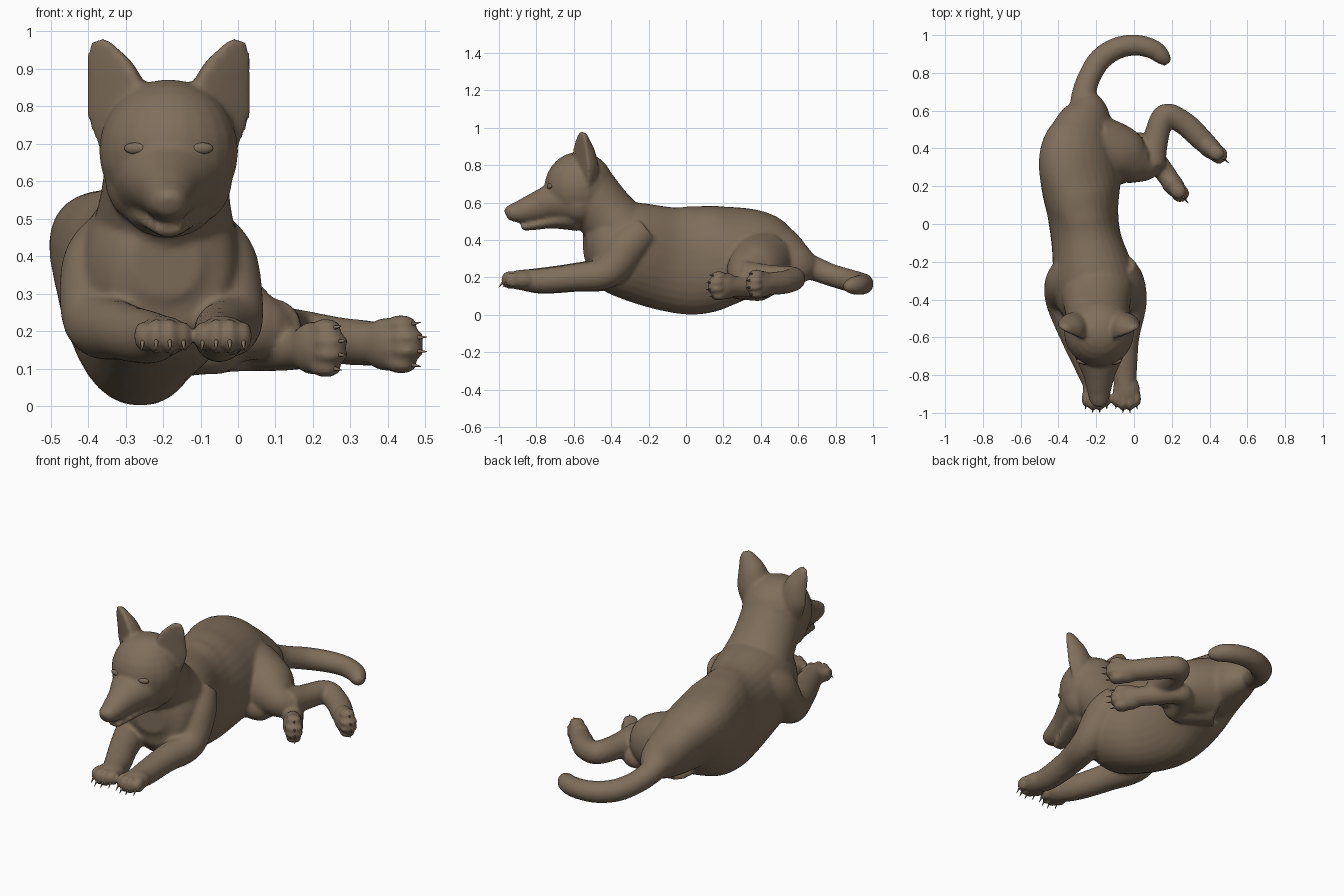
import bpy, bmesh, math
from mathutils import Vector, Matrix

fur = bpy.data.materials.new("brown_fur")
fur.diffuse_color = (0.215, 0.157, 0.104, 1)
MID = -0.185  # x of the head's mirror plane


def catmull(p, i, t):
    a, b, c, d = (p[max(0, min(len(p) - 1, i + k))] for k in (-1, 0, 1, 2))
    return [0.5 * (2 * q + (r - o) * t + (2 * o - 5 * q + 4 * r - s) * t * t
                   + (3 * q - o - 3 * r + s) * t ** 3) for o, q, r, s in zip(a, b, c, d)]


def tube(bm, pts, up=(0, 0, 1), front=1, power=1, n=32, steps=6):
    """Loft through (x, y, z, half width, half height, sideways lean of the top);
    front scales the side facing up, power below 1 makes the section boxier."""
    pts = [p if len(p) > 4 else (*p, p[3]) for p in pts]
    pts = [p if len(p) > 5 else (*p, 0) for p in pts]
    path = [catmull(pts, i, s / steps) for i in range(len(pts) - 1) for s in range(steps)]
    path.append(list(pts[-1]))
    rings = []
    for i, (x, y, z, w, h, lean) in enumerate(path):
        t = Vector(path[min(i + 1, len(path) - 1)][:3]) - Vector(path[max(i - 1, 0)][:3])
        side = t.cross(Vector(up)).normalized()
        v = side.cross(t).normalized()
        ring = []
        for k in range(n):
            c, s = math.cos(2 * math.pi * k / n), math.sin(2 * math.pi * k / n)
            c, s = (math.copysign(abs(q) ** power, q) for q in (c, s))
            if s > 0:
                s *= front
            ring.append(bm.verts.new(Vector((x, y, z)) + side * (w * c + lean * s) + v * h * s))
        rings.append(ring)
    for r0, r1 in zip(rings, rings[1:]):
        for k in range(n):
            bm.faces.new((r0[k], r0[(k + 1) % n], r1[(k + 1) % n], r1[k]))
    bm.faces.new(rings[0][::-1])
    bm.faces.new(rings[-1])


def frame(c, x, y, scale):
    """Matrix with the given centre, x and y axes and scale."""
    x, y = Vector(x).normalized(), Vector(y).normalized()
    z = x.cross(y)
    rot = Matrix((x, y, z)).transposed().to_4x4()
    return Matrix.Translation(c) @ rot @ Matrix.Diagonal((*scale, 1))


def ball(bm, c, scale, x=(1, 0, 0), y=(0, 1, 0)):
    bmesh.ops.create_uvsphere(bm, u_segments=24, v_segments=14, radius=1,
                              matrix=frame(c, x, y, scale))


def paw(skin, claws, c, d, spread, droop):
    """Pad, four toes fanned along spread, and one claw per toe."""
    c, d, spread = Vector(c), Vector(d).normalized(), Vector(spread)
    ball(skin, c, (0.085, 0.072, 0.054), d, spread)
    for k in (-1.5, -0.5, 0.5, 1.5):
        mid = abs(k) < 1
        toe = c + d * (0.066 if mid else 0.045) + spread * k * 0.036
        ball(skin, toe, (0.044, 0.024, 0.048 if mid else 0.04), d, spread)
        aim = (d + spread * k * 0.1 + Vector((0, 0, -droop))).normalized()
        z = spread.cross(aim).normalized()
        base = toe + d * 0.034 - Vector((0, 0, 0.012 * droop))
        m = frame(base + aim * 0.012, spread - aim * spread.dot(aim), z, (1, 1, 1))
        if (m.to_3x3() @ Vector((0, 0, 1))).dot(aim) < 0:
            m = m @ Matrix.Rotation(math.pi, 4, 'X')
        bmesh.ops.create_cone(claws, cap_ends=True, segments=10, radius1=0.008,
                              radius2=0.001, depth=0.042, matrix=m)


def finish(name, bm):
    bmesh.ops.recalc_face_normals(bm, faces=bm.faces)
    for f in bm.faces:
        f.smooth = True
    me = bpy.data.meshes.new(name)
    bm.to_mesh(me)
    bm.free()
    me.materials.append(fur)
    ob = bpy.data.objects.new(name, me)
    bpy.context.collection.objects.link(ob)
    return ob


skin, claws = bmesh.new(), bmesh.new()

# torso, chest to rump, with the hips rolled over to one side
tube(skin, [(-0.19, -0.54, 0.38, 0.09, 0.09), (-0.195, -0.5, 0.38, 0.16, 0.17),
            (-0.20, -0.42, 0.37, 0.205, 0.23), (-0.21, -0.3, 0.345, 0.22, 0.26),
            (-0.25, -0.1, 0.30, 0.187, 0.278), (-0.27, 0.05, 0.292, 0.187, 0.29, -0.01),
            (-0.28, 0.2, 0.318, 0.205, 0.27, -0.035), (-0.285, 0.35, 0.34, 0.2, 0.225, -0.075),
            (-0.265, 0.48, 0.305, 0.16, 0.182, -0.06), (-0.25, 0.6, 0.27, 0.115, 0.12, -0.025),
            (-0.26, 0.68, 0.25, 0.06, 0.06)], power=0.92)

# tail
tube(skin, [(-0.27, 0.56, 0.29, 0.08), (-0.265, 0.68, 0.25, 0.066), (-0.24, 0.77, 0.215, 0.06),
            (-0.18, 0.87, 0.185, 0.06), (-0.09, 0.93, 0.17, 0.058), (0.01, 0.947, 0.165, 0.055),
            (0.1, 0.925, 0.16, 0.052), (0.15, 0.885, 0.155, 0.044), (0.18, 0.85, 0.15, 0.022)])

# neck, skull and cheeks
tube(skin, [(-0.2, -0.3, 0.40, 0.21, 0.17), (-0.195, -0.43, 0.54, 0.175, 0.16),
            (MID, -0.54, 0.68, 0.165, 0.16)])
ball(skin, (MID, -0.57, 0.68), (0.186, 0.187, 0.192))
for s in (1, -1):
    ball(skin, (MID - s * 0.075, -0.57, 0.61), (0.095, 0.11, 0.12))

# muzzle, nose and lower jaw
tube(skin, [(MID, -0.6, 0.62, 0.165, 0.16), (MID, -0.71, 0.6, 0.125, 0.107),
            (MID, -0.8, 0.575, 0.085, 0.082), (MID, -0.88, 0.553, 0.064, 0.063),
            (MID, -0.935, 0.547, 0.05, 0.045), (MID, -0.955, 0.547, 0.035, 0.03)])
ball(skin, (MID, -0.945, 0.555), (0.042, 0.026, 0.03))
tube(skin, [(MID, -0.6, 0.53, 0.12, 0.085), (MID, -0.72, 0.498, 0.08, 0.037),
            (MID, -0.82, 0.477, 0.05, 0.024), (MID, -0.88, 0.468, 0.034, 0.018)])

# ears
for s in (1, -1):
    tube(skin, [(MID - s * a, y, z, w, h) for a, y, z, w, h in (
        (0.115, -0.56, 0.67, 0.07, 0.09), (0.135, -0.565, 0.78, 0.094, 0.1),
        (0.155, -0.565, 0.87, 0.077, 0.082), (0.177, -0.562, 0.93, 0.052, 0.052),
        (0.189, -0.56, 0.965, 0.031, 0.032), (0.193, -0.56, 0.977, 0.013, 0.014))],
        up=(-0.5 * s, -0.85, 0), front=0.1)

# front legs
tube(skin, [(-0.33, -0.22, 0.45, 0.085), (-0.36, -0.31, 0.37, 0.11), (-0.375, -0.41, 0.23, 0.092),
            (-0.31, -0.6, 0.2, 0.077), (-0.235, -0.77, 0.183, 0.07), (-0.2, -0.88, 0.187, 0.055)])
tube(skin, [(-0.08, -0.22, 0.45, 0.085), (-0.055, -0.31, 0.37, 0.11), (-0.02, -0.42, 0.23, 0.087),
            (-0.045, -0.6, 0.2, 0.073), (-0.05, -0.77, 0.183, 0.066), (-0.045, -0.88, 0.187, 0.055)])
for x in (-0.2, -0.04):
    paw(skin, claws, (x, -0.88, 0.187), (0, -1, 0), (1, 0, 0), 1.2)

# hind legs, both folded out to the same side
tube(skin, [(-0.2, 0.40, 0.27, 0.18), (-0.08, 0.37, 0.25, 0.155), (0.01, 0.33, 0.225, 0.118),
            (0.08, 0.33, 0.205, 0.08), (0.12, 0.44, 0.2, 0.062)])
tube(skin, [(0.09, 0.31, 0.21, 0.078), (0.115, 0.45, 0.2, 0.067), (0.165, 0.575, 0.195, 0.062),
            (0.27, 0.53, 0.175, 0.062), (0.35, 0.455, 0.168, 0.06), (0.41, 0.4, 0.165, 0.052)])
paw(skin, claws, (0.4, 0.405, 0.165), (0.75, -0.6, 0), (0, 0, 1), 0)
tube(skin, [(-0.22, 0.38, 0.2, 0.13), (-0.09, 0.29, 0.165, 0.085), (-0.03, 0.31, 0.15, 0.065)])
tube(skin, [(-0.06, 0.28, 0.155, 0.07), (-0.03, 0.38, 0.15, 0.06), (0.03, 0.43, 0.15, 0.057),
            (0.12, 0.33, 0.15, 0.056), (0.2, 0.22, 0.155, 0.052)])
paw(skin, claws, (0.205, 0.21, 0.155), (0.62, -0.75, 0), (0, 0, 1), 0)

# fuse all skin parts into one smooth surface
body = finish("body", skin)
rm = body.modifiers.new("fuse", 'REMESH')
rm.mode = 'VOXEL'
rm.voxel_size = 0.01
rm.use_smooth_shade = True
sm = body.modifiers.new("soften", 'SMOOTH')
sm.factor = 0.5
sm.iterations = 6

finish("claws", claws)

# eyes
for s, name in ((1, "left_eye"), (-1, "right_eye")):
    eye = bmesh.new()
    ball(eye, (MID - s * 0.09, -0.73, 0.688), (0.03, 0.012, 0.015), (1, 0.25 * -s, 0), (0.25 * s, 1, 0))
    finish(name, eye)
